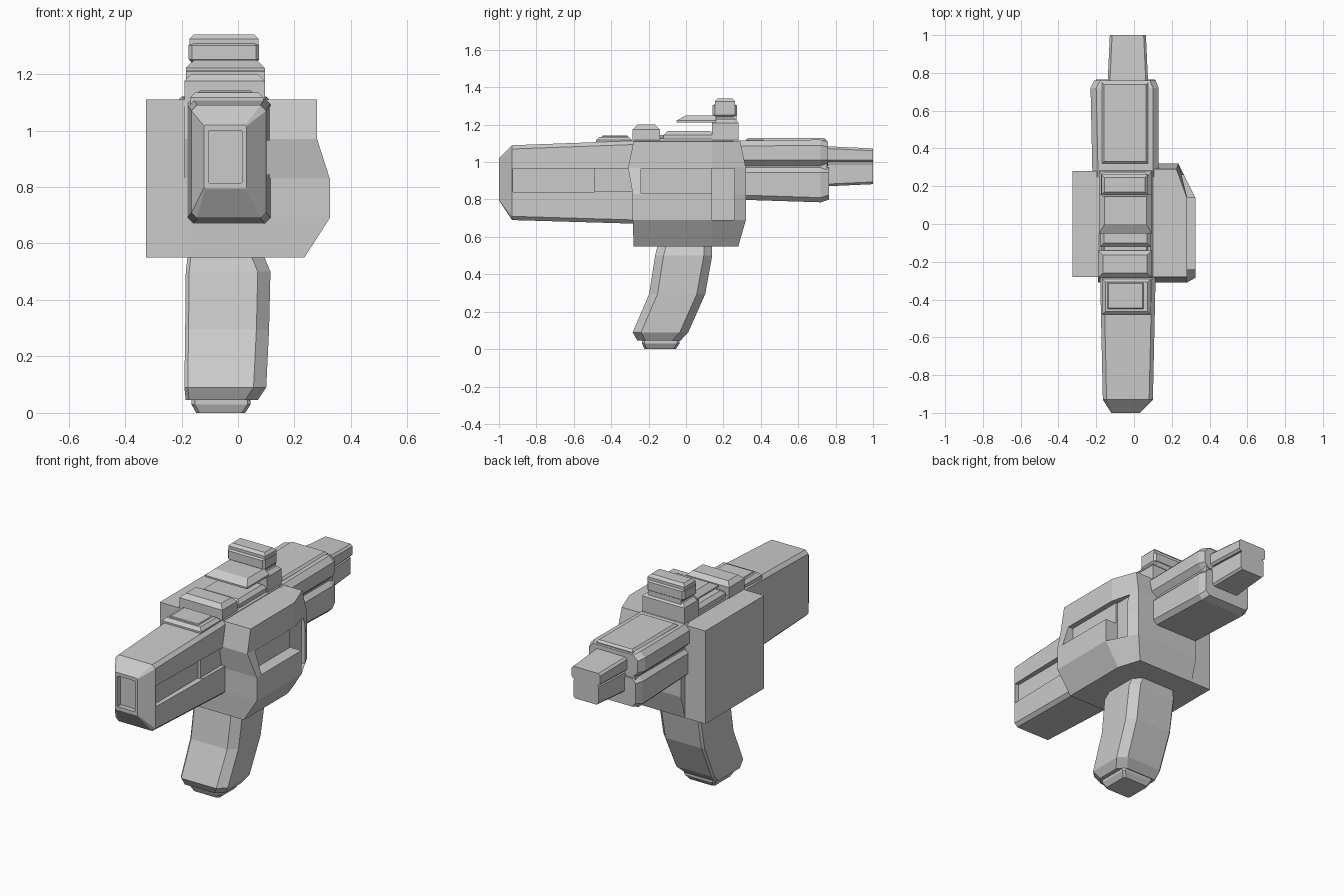
import bpy, bmesh


def loft(name, rings):
    """Skin a list of equal-length point loops and cap both ends."""
    bm = bmesh.new()
    loops = [[bm.verts.new(p) for p in r] for r in rings]
    n = len(loops[0])
    for a, b in zip(loops, loops[1:]):
        for i in range(n):
            j = (i + 1) % n
            bm.faces.new((a[i], a[j], b[j], b[i]))
    bm.faces.new(loops[0])
    bm.faces.new(loops[-1])
    bmesh.ops.recalc_face_normals(bm, faces=bm.faces)
    me = bpy.data.meshes.new(name)
    bm.to_mesh(me)
    bm.free()
    ob = bpy.data.objects.new(name, me)
    bpy.context.collection.objects.link(ob)
    return ob


def octo(axis, p, a0, a1, b0, b1, cl, cr=None):
    """Rectangle with cut corners at position p on the y or z axis."""
    cr = cl if cr is None else cr
    pts = [(a0 + cl, b0), (a1 - cr, b0), (a1, b0 + cr), (a1, b1 - cr),
           (a1 - cr, b1), (a0 + cl, b1), (a0, b1 - cl), (a0, b0 + cl)]
    return [(a, p, b) if axis == 'y' else (a, b, p) for a, b in pts]


def block(name, x0, x1, y0, y1, z0, z1, t=0.0):
    """Box whose top edge is bevelled by t."""
    def rect(z, i):
        return [(x0 + i, y0 + i, z), (x1 - i, y0 + i, z),
                (x1 - i, y1 - i, z), (x0 + i, y1 - i, z)]
    rings = [rect(z0, 0), rect(z1 - t, 0)]
    if t:
        rings.append(rect(z1, t))
    else:
        rings[1] = rect(z1, 0)
    return loft(name, rings)


def cut(ob, name, *box):
    cutter = block(name, *box)
    cutter.hide_render = True
    cutter.hide_viewport = False
    cutter.display_type = 'WIRE'
    m = ob.modifiers.new(name, 'BOOLEAN')
    m.operation = 'DIFFERENCE'
    m.solver = 'EXACT'
    m.object = cutter
    bpy.context.view_layer.objects.active = ob
    bpy.ops.object.modifier_apply(modifier=name)
    bpy.data.objects.remove(cutter)


# front shroud with tapered muzzle and sunken opening
shroud = loft("front_shroud", [
    octo('y', -0.25, -0.18, 0.115, 0.67, 1.115, 0.02),
    octo('y', -0.93, -0.165, 0.10, 0.69, 1.09, 0.02),
    octo('y', -1.0, -0.12, 0.03, 0.795, 1.02, 0.004),
    octo('y', -1.0, -0.105, 0.015, 0.815, 1.0, 0.003),
    octo('y', -0.97, -0.105, 0.015, 0.815, 1.0, 0.003)])
cut(shroud, "side_slot_cutter", 0.075, 0.2, -0.925, -0.49, 0.84, 0.965)
cut(shroud, "side_groove_cutter", 0.092, 0.2, -0.495, -0.2, 0.845, 0.965)
block("shroud_top_panel", -0.17, 0.09, -0.48, -0.29, 1.08, 1.135, 0.018)
block("shroud_panel_inset", -0.14, 0.05, -0.45, -0.31, 1.12, 1.141, 0.004)

# receiver: flat left plate and faceted right body
block("receiver_left_plate", -0.325, -0.15, -0.28, 0.28, 0.55, 1.11)


def plan(z, x1, xr, y0, ym, yb):
    return [(-0.19, y0, z), (x1, y0, z), (x1, ym, z), (xr, yb, z), (-0.19, yb, z)]


receiver = loft("receiver_right_body", [
    plan(0.55, 0.235, 0.19, -0.28, 0.14, 0.28),
    plan(0.69, 0.325, 0.235, -0.285, 0.14, 0.32),
    plan(0.83, 0.325, 0.235, -0.285, 0.14, 0.32),
    plan(0.97, 0.28, 0.235, -0.31, 0.14, 0.32),
    plan(1.11, 0.28, 0.225, -0.28, 0.14, 0.29)])
cut(receiver, "receiver_slot_cutter", 0.25, 0.5, -0.24, 0.15, 0.832, 0.965)
cut(receiver, "receiver_step_cutter", 0.24, 0.5, 0.14, 0.26, 0.69, 0.965)

# top rail and sights
block("top_cover", -0.185, 0.10, -0.28, 0.285, 1.08, 1.125, 0.012)
block("front_sight_block", -0.19, 0.095, -0.285, -0.14, 1.10, 1.20, 0.025)
block("top_rail_front", -0.165, 0.075, -0.15, -0.04, 1.10, 1.145, 0.01)
block("top_rail_rear", -0.18, 0.09, -0.12, 0.15, 1.10, 1.165, 0.02)
block("rear_sight_post", -0.185, 0.095, 0.14, 0.28, 1.10, 1.23, 0.02)
loft("rear_sight_visor", [
    [(x, y, z) for x, y in ((a, f), (b, f), (b, 0.16), (a, 0.16))]
    for z, a, b, f in ((1.212, -0.185, 0.095, -0.05), (1.222, -0.185, 0.095, -0.05),
                       (1.25, -0.155, 0.065, 0.0))])
block("rear_sight_neck", -0.155, 0.065, 0.15, 0.27, 1.20, 1.26)
loft("rear_sight_cap", [
    octo('z', z, -0.175 + i, 0.075 - i, 0.142 + i, 0.273 - i, 0.012)
    for z, i in ((1.24, 0.012), (1.252, 0.0), (1.302, 0.0), (1.308, 0.01))])
block("rear_sight_lid", -0.172, 0.073, 0.155, 0.262, 1.30, 1.34, 0.015)

# rear section: two stacked halves with a groove between
loft("rear_upper_half", [octo('y', y, a, b, 0.98, t, 0.03) for y, a, b, t in (
    (0.25, -0.22, 0.13, 1.115), (0.72, -0.23, 0.13, 1.12), (0.76, -0.21, 0.115, 1.11))])
loft("rear_lower_half", [octo('y', y, a, b, z, 0.97, 0.025) for y, a, b, z in (
    (0.25, -0.21, 0.125, 0.80), (0.72, -0.215, 0.125, 0.785), (0.765, -0.20, 0.11, 0.80))])
block("rear_groove_core", -0.19, 0.10, 0.25, 0.755, 0.94, 1.0)
block("rear_top_strip", -0.17, 0.075, 0.32, 0.75, 1.10, 1.13, 0.012)

# end piece, slightly tapering to the back
for name, z0, z1, w in (("end_upper", 1.0, 1.085, 0.0), ("end_lower", 0.87, 1.002, 0.012)):
    loft(name, [octo('y', y, -0.14 + w + s, 0.075 - w - s, z0 + (s if w else 0),
                     z1 - (0 if w else s), 0.012)
                for y, s in ((0.74, 0.0), (1.0, 0.012))])

# raked grip and its base
loft("grip", [octo('z', z, a, b, y0, y1, 0.012, 0.045) for z, a, b, y0, y1 in (
    (0.56, -0.178, 0.09, -0.15, 0.14), (0.50, -0.185, 0.115, -0.165, 0.14),
    (0.295, -0.187, 0.11, -0.197, 0.103), (0.09, -0.19, 0.10, -0.285, 0.012),
    (0.045, -0.185, 0.07, -0.26, -0.03))])
loft("grip_base", [octo('z', z, a, b, y0, y1, 0.012) for z, a, b, y0, y1 in (
    (0.06, -0.165, 0.045, -0.235, -0.035), (0.03, -0.165, 0.045, -0.235, -0.035),
    (0.0, -0.148, 0.025, -0.222, -0.055))])
